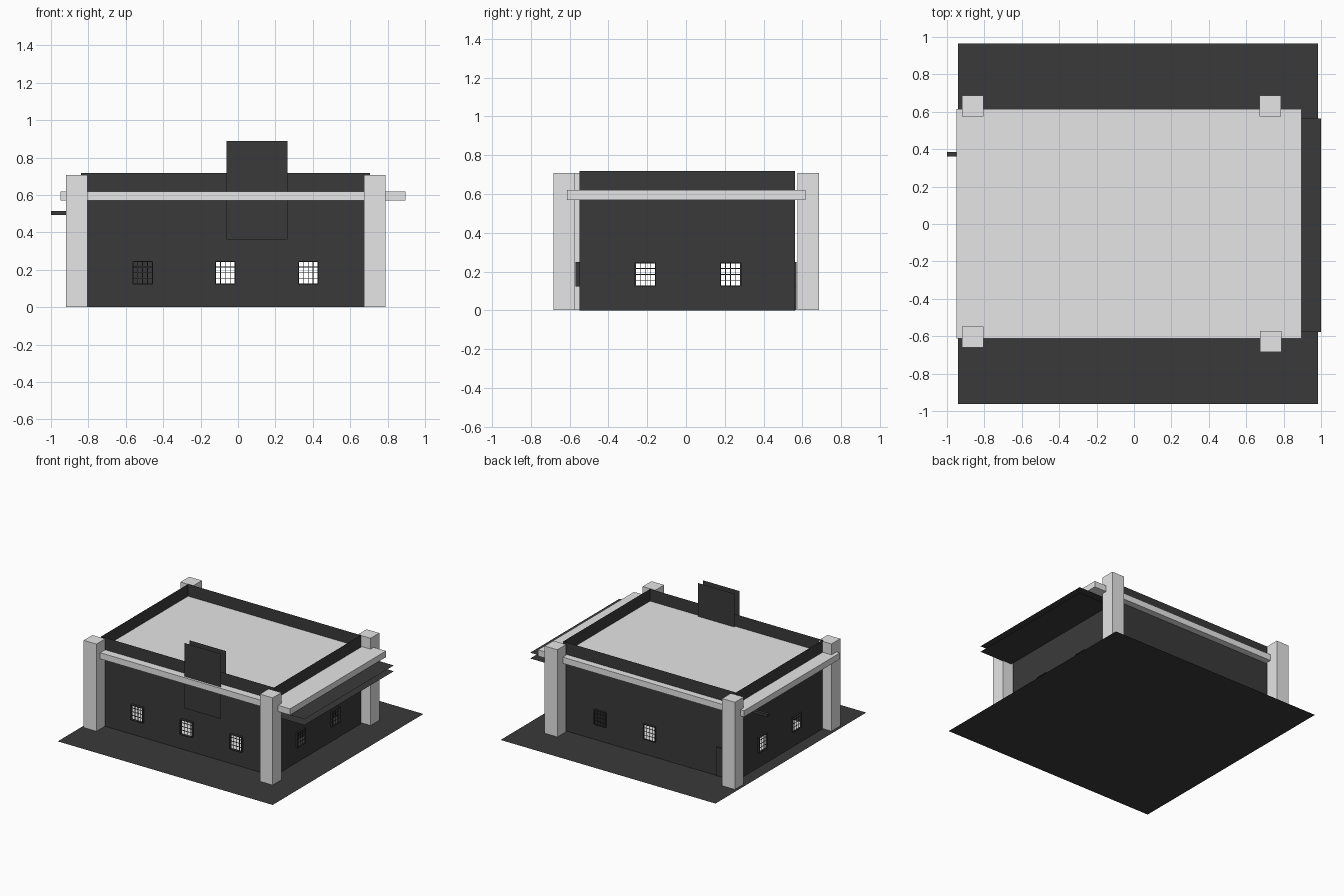
import bpy
import bmesh

old = bpy.data.objects.get("Cube")
if old:
    bpy.data.objects.remove(old, do_unlink=True)


def material(name, value):
    m = bpy.data.materials.new(name)
    m.use_nodes = True
    colour = (value, value, value, 1)
    m.diffuse_color = colour
    m.node_tree.nodes["Principled BSDF"].inputs["Base Color"].default_value = colour
    return m


DARK = material("charcoal", 0.042)
LIGHT = material("pale_grey", 0.79)


def finish(name, bm, mat):
    mesh = bpy.data.meshes.new(name)
    bm.to_mesh(mesh)
    bm.free()
    mesh.materials.append(mat)
    obj = bpy.data.objects.new(name, mesh)
    bpy.context.collection.objects.link(obj)
    return obj


def add_box(bm, lo, hi):
    verts = bmesh.ops.create_cube(bm, size=1)["verts"]
    for v in verts:
        for i in range(3):
            v.co[i] = lo[i] if v.co[i] < 0 else hi[i]


def box(name, lo, hi, mat):
    bm = bmesh.new()
    add_box(bm, lo, hi)
    return finish(name, bm, mat)


def sheet(name, corners, mat):
    bm = bmesh.new()
    bm.faces.new([bm.verts.new(c) for c in corners])
    return finish(name, bm, mat)


def flat_sheet(name, x0, x1, y0, y1, z, mat):
    sheet(name, [(x0, y0, z), (x1, y0, z), (x1, y1, z), (x0, y1, z)], mat)


WIN_LOW, WIN_HIGH, WIN_HALF = 0.125, 0.245, 0.052
WALL_TOP, SLAB_LOW = 0.718, 0.57


def point(across, u, depth, z):
    return (u, depth, z) if across == 0 else (depth, u, z)


def panels(name, across, pos, start, end, windows, top, out):
    """Thin wall along x (across=0) or y (across=1) with window openings."""
    cuts = sorted([start, end] + [w + s * WIN_HALF for w in windows for s in (-1, 1)])
    heights = [0, WIN_LOW, WIN_HIGH, top]
    bm = bmesh.new()
    for i, (a, b) in enumerate(zip(cuts, cuts[1:])):
        for j, (low, high) in enumerate(zip(heights, heights[1:])):
            if i % 2 and j == 1:
                continue
            loop = [(a, low), (b, low), (b, high), (a, high)]
            if (across == 0) != (out < 0):
                loop.reverse()
            bm.faces.new([bm.verts.new(point(across, u, pos, z)) for u, z in loop])
    bmesh.ops.remove_doubles(bm, verts=bm.verts, dist=0.0001)
    finish(name, bm, DARK)


def grilles(name, across, pos, windows, out):
    """Raised window frames with three thin bars each way."""
    bm = bmesh.new()
    for w in windows:
        for k in range(5):
            edge = k in (0, 4)
            half = 0.003 if edge else 0.002
            d0, d1 = sorted((pos, pos + (out if edge else out * 0.2)))
            u = w + (k / 2 - 1) * WIN_HALF
            z = WIN_LOW + (WIN_HIGH - WIN_LOW) * k / 4
            add_box(bm, point(across, u - half, d0, WIN_LOW),
                    point(across, u + half, d1, WIN_HIGH))
            add_box(bm, point(across, w - WIN_HALF, d0, z - half),
                    point(across, w + WIN_HALF, d1, z + half))
    finish(name, bm, DARK)


# Ground and outer walls
LEFT, RIGHT, FRONT, BACK = -0.84, 0.707, -0.55, 0.561
PARTITION = 0.485
flat_sheet("ground", -0.94, 0.985, -0.963, 0.965, 0, DARK)
SIDE_WINDOWS = [-0.21, 0.23]
for name, across, pos, start, end, windows, out in [
        ("front", 0, FRONT, LEFT, RIGHT, [-0.51, -0.068, 0.375], -0.02),
        ("back", 0, BACK, LEFT, RIGHT, [-0.068, 0.375], 0.01),
        ("right", 1, LEFT, FRONT, BACK, SIDE_WINDOWS, -0.012),
        ("left", 1, RIGHT, FRONT, BACK, SIDE_WINDOWS, 0.012)]:
    panels(name + "_wall", across, pos, start, end, windows, WALL_TOP, out)
    grilles(name + "_grilles", across, pos, windows, out)

# Interior: partition with openings and the pale floor of the main room
panels("partition", 1, PARTITION, FRONT, BACK, SIDE_WINDOWS, SLAB_LOW, 1)
flat_sheet("room_floor", LEFT, PARTITION, FRONT, BACK, 0.004, LIGHT)

# Roof slab that overhangs the walls
box("roof_slab", (-0.95, -0.613, SLAB_LOW), (0.895, 0.615, 0.62), LIGHT)

# Corner pillars
for name, x, y in [("front_right_pillar", -0.862, -0.605), ("front_left_pillar", 0.732, -0.628),
                   ("back_right_pillar", -0.862, 0.631), ("back_left_pillar", 0.728, 0.631)]:
    box(name, (x - 0.057, y - 0.056, 0.002), (x + 0.057, y + 0.056, 0.708), LIGHT)

# Double sign board on the front
for name, y in [("sign_board_front", -0.594), ("sign_board_back", -0.535)]:
    sheet(name, [(-0.062, y, 0.362), (0.265, y, 0.362),
                 (0.265, y, 0.89), (-0.062, y, 0.89)], DARK)

# Two-layer awning on the side
for name, z in [("awning_upper", 0.55), ("awning_lower", 0.503)]:
    flat_sheet(name, RIGHT, 1.0, -0.578, 0.565, z, DARK)

# Back door with raised frame, and side bracket
box("door", (-0.79, BACK, 0.002), (-0.68, BACK + 0.005, 0.22), DARK)
for name, x in [("door_post_outer", -0.8), ("door_post_inner", -0.68)]:
    box(name, (x, BACK, 0.002), (x + 0.012, BACK + 0.01, 0.235), DARK)
box("door_lintel", (-0.8, BACK, 0.222), (-0.668, BACK + 0.01, 0.235), DARK)
box("side_bracket", (-1.0, 0.36, 0.493), (LEFT, 0.385, 0.515), DARK)
